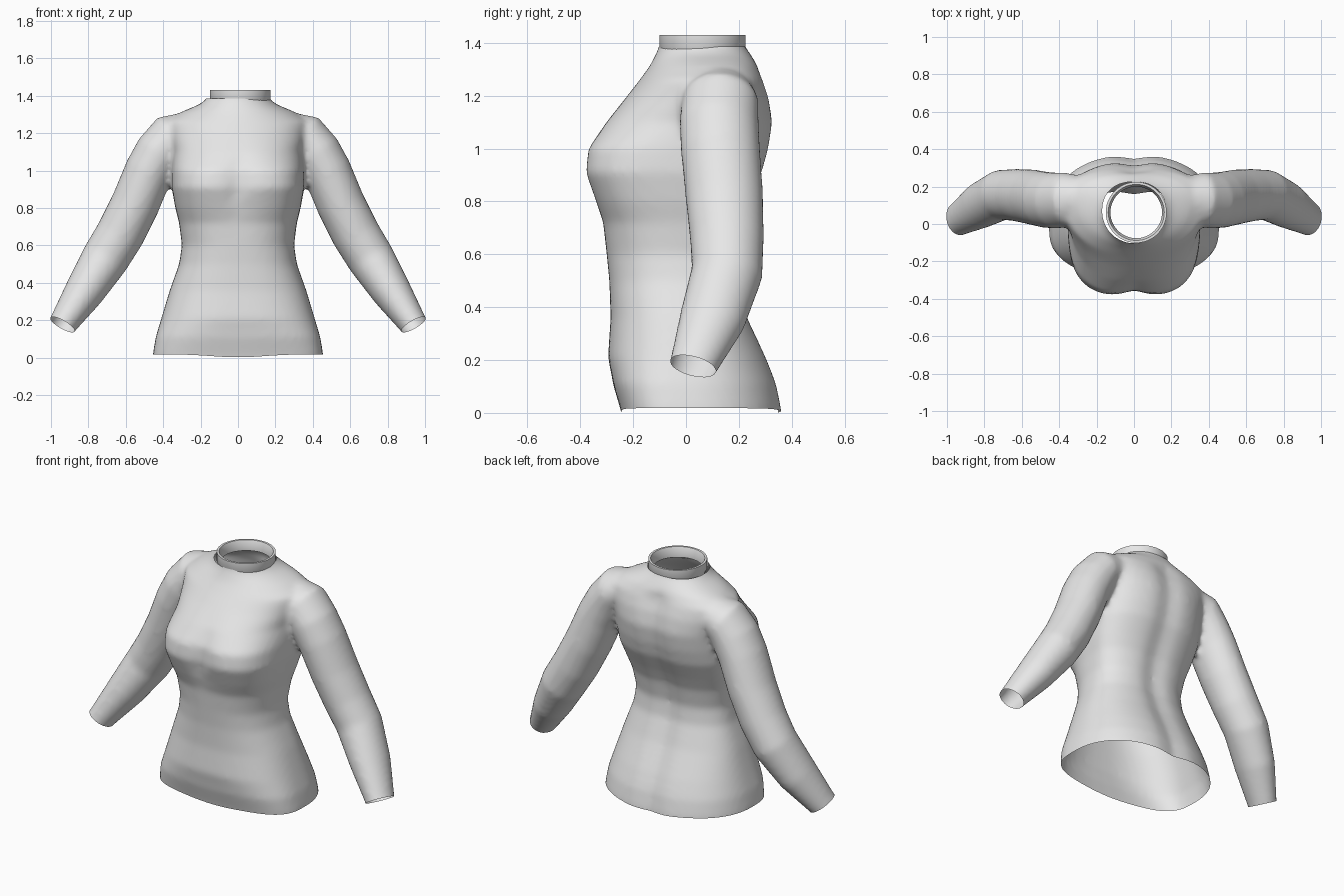
import bpy, bmesh, math
from mathutils import Vector

if "Cube" in bpy.data.objects:
    bpy.data.objects.remove(bpy.data.objects["Cube"])

fabric = bpy.data.materials.new("grey fabric")
fabric.diffuse_color = (0.8, 0.8, 0.8, 1)
fabric.use_nodes = True
fabric.node_tree.nodes["Principled BSDF"].inputs["Base Color"].default_value = fabric.diffuse_color


def loft(bm, rings, cap=True):
    """Skin a list of equal-length point rings into a tube."""
    vs = [[bm.verts.new(p) for p in r] for r in rings]
    n = len(vs[0])
    for a, b in zip(vs, vs[1:]):
        for i in range(n):
            j = (i + 1) % n
            bm.faces.new((a[i], a[j], b[j], b[i]))
    if cap:
        bm.faces.new(vs[0][::-1])
        bm.faces.new(vs[-1])


def bump(v, centre, width):
    return math.exp(-((v - centre) / width) ** 2)


# Torso levels: z, half width, front y, back y, y of widest point, front squareness
TORSO = [
    (-0.10, 0.46, -0.22, 0.37, 0.00, 3.0),
    (0.02, 0.455, -0.245, 0.37, 0.00, 3.2),
    (0.11, 0.44, -0.275, 0.35, 0.00, 3.0),
    (0.21, 0.41, -0.295, 0.31, 0.00, 2.6),
    (0.36, 0.365, -0.285, 0.24, 0.00, 2.5),
    (0.50, 0.315, -0.29, 0.19, 0.00, 2.5),
    (0.60, 0.300, -0.30, 0.18, 0.00, 2.5),
    (0.72, 0.315, -0.315, 0.205, 0.02, 2.7),
    (0.80, 0.335, -0.345, 0.24, 0.04, 3.0),
    (0.91, 0.355, -0.385, 0.295, 0.07, 3.3),
    (1.00, 0.355, -0.375, 0.32, 0.09, 3.2),
    (1.10, 0.350, -0.305, 0.335, 0.12, 2.6),
    (1.19, 0.375, -0.23, 0.32, 0.13, 2.2),
    (1.26, 0.390, -0.175, 0.295, 0.13, 2.0),
    (1.315, 0.300, -0.135, 0.27, 0.12, 2.0),
    (1.355, 0.205, -0.115, 0.245, 0.09, 2.0),
    (1.39, 0.160, -0.10, 0.22, 0.06, 2.0),
    (1.50, 0.155, -0.10, 0.22, 0.06, 2.0),
]


def torso_ring(z, w, front, back, mid, square, n=64):
    pts = []
    for i in range(n):
        a = 2 * math.pi * i / n
        c, s = math.cos(a), math.sin(a)
        e = 2 / (square if s < 0 else 2.3)
        x = w * math.copysign(abs(c) ** e, c)
        y = mid + (back - mid if s > 0 else mid - front) * math.copysign(abs(s) ** e, s)
        if s < 0:   # cleft of the chest
            y += 0.03 * bump(x, 0, 0.07) * bump(z, 0.93, 0.13)
        elif z < 1.3:   # groove along the spine
            y -= 0.022 * bump(x, 0, 0.07)
        pts.append((x, y, z))
    return pts


# Sleeve stations: x, y, z, radius front to back, radius across
SLEEVE = [
    (0.24, 0.14, 1.22, 0.11, 0.10),
    (0.36, 0.13, 1.18, 0.145, 0.125),
    (0.42, 0.125, 1.10, 0.15, 0.13),
    (0.475, 0.13, 1.00, 0.15, 0.13),
    (0.55, 0.145, 0.82, 0.147, 0.13),
    (0.63, 0.155, 0.66, 0.14, 0.13),
    (0.71, 0.155, 0.53, 0.135, 0.127),
    (0.82, 0.10, 0.355, 0.125, 0.107),
    (0.94, 0.025, 0.175, 0.09, 0.075),
    (1.01, -0.02, 0.07, 0.085, 0.07),
]


def sleeve_rings(side, n=32):
    mids = [Vector(s[:3]) for s in SLEEVE]
    rings = []
    for k, (c, s) in enumerate(zip(mids, SLEEVE)):
        t = (mids[min(k + 1, len(mids) - 1)] - mids[max(k - 1, 0)]).normalized()
        u = Vector((0, 1, 0))
        u = (u - t * u.dot(t)).normalized()
        v = t.cross(u)
        ring = []
        for i in range(n):
            a = 2 * math.pi * i / n
            p = c + u * s[3] * math.cos(a) + v * s[4] * math.sin(a)
            ring.append((side * p.x, p.y, p.z))
        rings.append(ring)
    return rings


def finish(bm, name):
    me = bpy.data.meshes.new(name)
    bm.to_mesh(me)
    bm.free()
    me.materials.clear()
    me.materials.append(fabric)
    me.polygons.foreach_set("use_smooth", [True] * len(me.polygons))
    ob = bpy.data.objects.new(name, me)
    bpy.context.collection.objects.link(ob)
    return ob


# Body and both sleeves as closed tubes
bm = bmesh.new()
loft(bm, [torso_ring(*row) for row in TORSO])
for side in (1, -1):
    loft(bm, sleeve_rings(side))
bmesh.ops.recalc_face_normals(bm, faces=bm.faces)
blank = finish(bm, "shirt_blank")

# Fuse them into one skin and soften the joins
rm = blank.modifiers.new("fuse", 'REMESH')
rm.mode = 'VOXEL'
rm.voxel_size = 0.016
rm.use_smooth_shade = True
sm = blank.modifiers.new("soften", 'SMOOTH')
sm.factor = 0.5
sm.iterations = 7
fused = bpy.data.meshes.new_from_object(
    blank.evaluated_get(bpy.context.evaluated_depsgraph_get()))
bpy.data.objects.remove(blank)

# Cut open the hem, neck and cuffs
bm = bmesh.new()
bm.from_mesh(fused)
cuts = [((0, 0, 0.018), (0, 0, -1)), ((0, 0, 1.385), (0, 0, 1))]
cuts += [((s * 0.94, 0.025, 0.178), (s * 0.5, -0.25, -0.86)) for s in (1, -1)]
for co, no in cuts:
    bmesh.ops.bisect_plane(bm, geom=bm.verts[:] + bm.edges[:] + bm.faces[:],
                           plane_co=co, plane_no=no, clear_outer=True)
# Slight droop of the hem at the middle
for v in bm.verts:
    if v.co.z < 0.15 and abs(v.co.x) < 0.46:
        v.co.z -= 0.018 * bump(v.co.x, 0, 0.2) * (1 - max(v.co.z, 0) / 0.15)
finish(bm, "shirt_body")

# Stand-up collar with a folded inner edge
bm = bmesh.new()
PROFILE = [(0.155, 1.36), (0.163, 1.375), (0.163, 1.43), (0.15, 1.43), (0.138, 1.40), (0.138, 1.37)]
loft(bm, [[(0.012 + r * math.cos(2 * math.pi * i / 48), 0.062 + r * math.sin(2 * math.pi * i / 48), z)
           for i in range(48)] for r, z in PROFILE], cap=False)
bmesh.ops.recalc_face_normals(bm, faces=bm.faces)
collar = finish(bm, "collar")
bpy.context.view_layer.objects.active = collar
collar.select_set(True)
bpy.ops.object.shade_smooth_by_angle(angle=math.radians(40))
